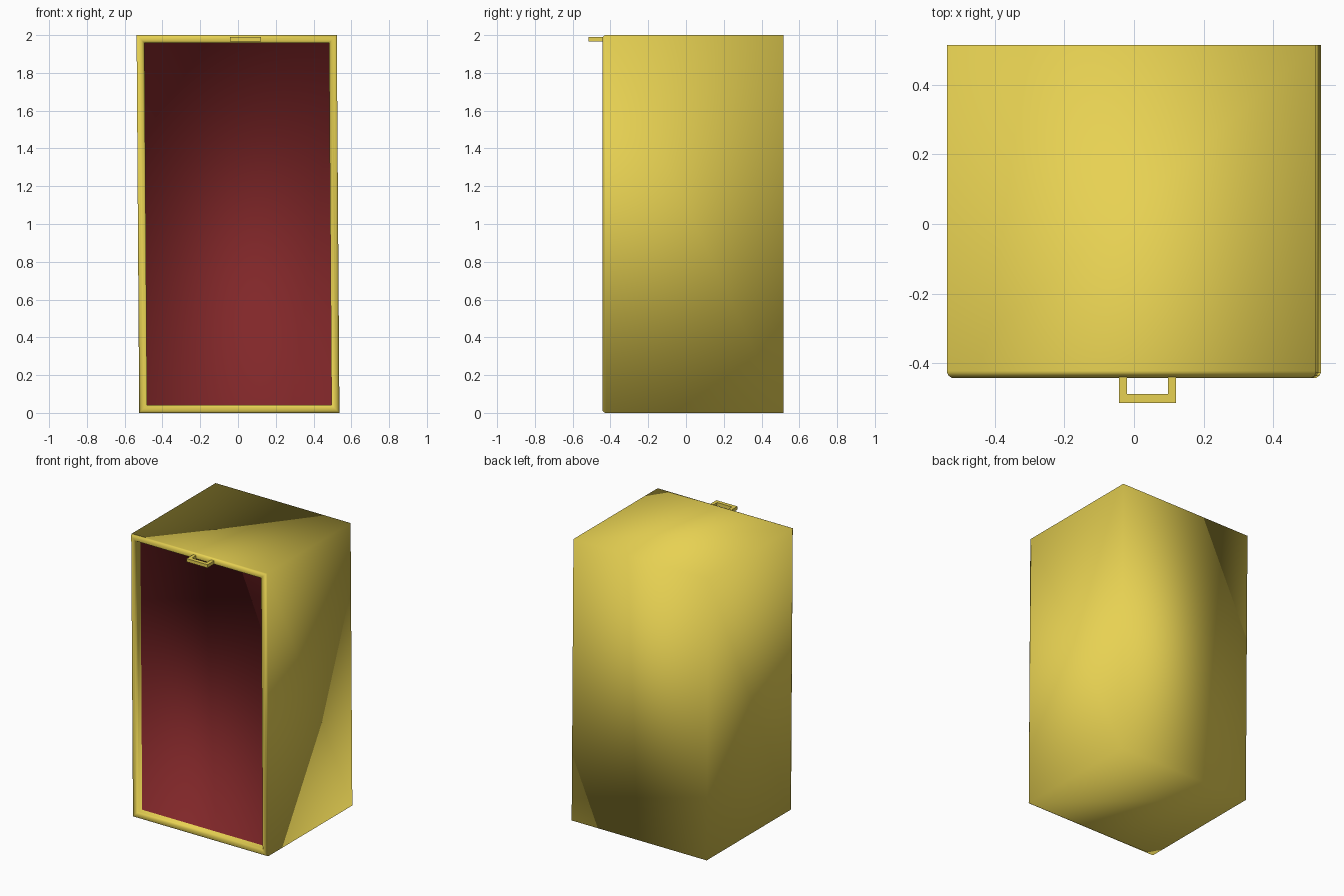
import bpy, bmesh

if "Cube" in bpy.data.objects:
    bpy.data.objects.remove(bpy.data.objects["Cube"])


def material(name, color):
    m = bpy.data.materials.new(name)
    m.diffuse_color = (*color, 1)
    m.use_nodes = True
    m.node_tree.nodes["Principled BSDF"].inputs["Base Color"].default_value = m.diffuse_color
    return m


def make_object(name, bm, mats):
    bmesh.ops.recalc_face_normals(bm, faces=bm.faces[:])
    mesh = bpy.data.meshes.new(name)
    bm.to_mesh(mesh)
    bm.free()
    for m in mats:
        mesh.materials.append(m)
    ob = bpy.data.objects.new(name, mesh)
    bpy.context.collection.objects.link(ob)
    return ob


yellow = material("yellow_paint", (0.80, 0.64, 0.085))
red = material("red_panel", (0.22, 0.02, 0.022))

HEIGHT, HALF_W, LEAN = 2.0, 0.53, 0.007
BACK, FRONT, RIM, RECESS = 0.515, -0.442, 0.042, 0.055

# Cabinet: (inset, y) rings run from the outer back, around the rounded rim, to the recessed panel
profile = [(0, BACK), (0, FRONT + 0.02), (0, FRONT + 0.014), (0.004, FRONT + 0.006),
           (0.013, FRONT), (0.028, FRONT), (0.037, FRONT + 0.006),
           (RIM, FRONT + 0.016), (RIM, FRONT + RECESS)]
bm = bmesh.new()
rings = []
for inset, y in profile:
    ring = []
    for sx, top in ((-1, 0), (1, 0), (1, 1), (-1, 1)):
        z = HEIGHT - inset if top else inset
        x = sx * (HALF_W - inset) + LEAN * (1 - z)   # slight sideways lean
        ring.append(bm.verts.new((x, y, z)))
    rings.append(ring)
for a, b in zip(rings, rings[1:]):
    for k in range(4):
        n = (k + 1) % 4
        bm.faces.new((a[k], a[n], b[n], b[k]))
bm.faces.new(rings[0])
bm.faces.new(rings[-1]).material_index = 1
for f in bm.faces:
    f.smooth = True
make_object("cabinet", bm, [yellow, red])

# U-shaped pull handle on the top rim
outline = [(-0.043, -0.432), (-0.043, -0.515), (0.121, -0.515), (0.121, -0.432),
           (0.097, -0.432), (0.097, -0.488), (-0.02, -0.488), (-0.02, -0.432)]
bm = bmesh.new()
face = bm.faces.new([bm.verts.new((x, y, 1.967)) for x, y in outline])
up = bmesh.ops.extrude_face_region(bm, geom=[face])
bmesh.ops.translate(bm, vec=(0, 0, 0.023),
                    verts=[g for g in up["geom"] if isinstance(g, bmesh.types.BMVert)])
make_object("handle", bm, [yellow])
